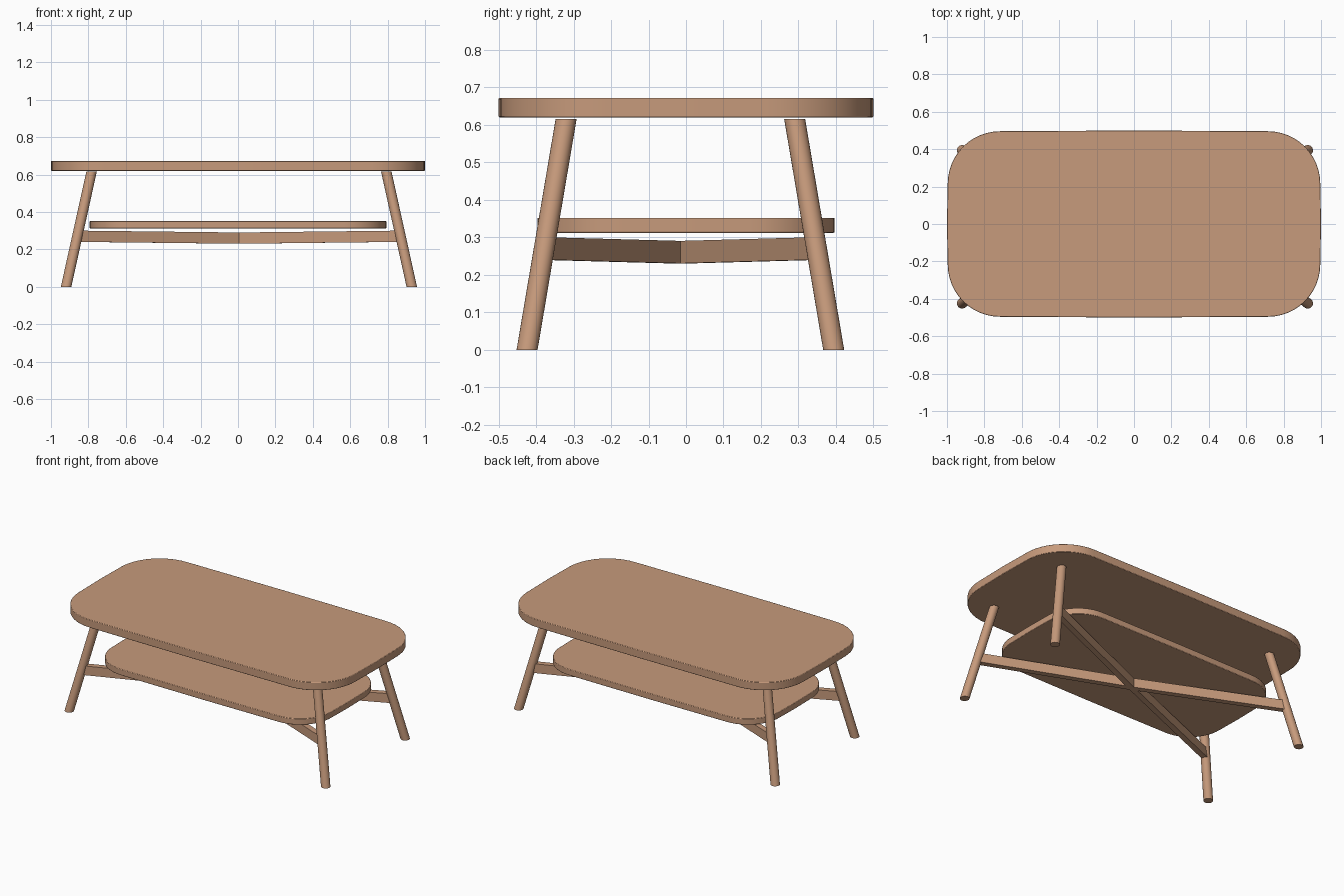
import bpy, bmesh, math
from mathutils import Vector

cube = bpy.data.objects.get("Cube")
if cube:
    bpy.data.objects.remove(cube)

wood = bpy.data.materials.new("light_wood")
wood.use_nodes = True
colour = (0.57, 0.325, 0.2, 1)
wood.diffuse_color = colour
wood.node_tree.nodes["Principled BSDF"].inputs["Base Color"].default_value = colour

CENTRE = Vector((0.005, -0.015, 0))  # the underframe sits slightly off centre


def loft(name, bottom, top):
    """Solid between two matching outlines, with smooth sides and crisp rims."""
    bm = bmesh.new()
    low = [bm.verts.new(p) for p in bottom]
    high = [bm.verts.new(p) for p in top]
    n = len(low)
    bm.faces.new(low[::-1])
    bm.faces.new(high)
    for i in range(n):
        j = (i + 1) % n
        bm.faces.new((low[i], low[j], high[j], high[i]))
    bmesh.ops.recalc_face_normals(bm, faces=bm.faces)
    mesh = bpy.data.meshes.new(name)
    bm.to_mesh(mesh)
    bm.free()
    mesh.materials.append(wood)
    obj = bpy.data.objects.new(name, mesh)
    bpy.context.collection.objects.link(obj)
    bpy.ops.object.select_all(action="DESELECT")
    obj.select_set(True)
    bpy.context.view_layer.objects.active = obj
    bpy.ops.object.shade_smooth_by_angle(angle=math.radians(35))
    return obj


def slab(name, scale, z0, z1):
    """Rounded rectangle whose straight edges bow out very slightly."""
    radius, steps = 0.28, 12
    outline = []
    for k, (sx, sy) in enumerate([(1, 1), (-1, 1), (-1, -1), (1, -1)]):
        for i in range(steps + 1):
            a = math.pi / 2 * (k + i / steps)
            outline.append((sx * 0.716 + radius * math.cos(a),
                            sy * 0.216 + radius * math.sin(a)))
        outline.append([(0, 0.5), (-1, 0), (0, -0.5), (1, 0)][k])
    rings = [[(x * scale, y * scale, z) for x, y in outline] for z in (z0, z1)]
    obj = loft(name, *rings)
    bevel = obj.modifiers.new("soft_rim", "BEVEL")
    bevel.width = 0.003
    bevel.segments = 2
    bevel.limit_method = "ANGLE"
    bevel.angle_limit = math.radians(60)


def circle(centre, radius, sides=24):
    return [centre + Vector((radius * math.cos(a), radius * math.sin(a), 0))
            for a in (math.tau * i / sides for i in range(sides))]


def bar_section(centre, side, height):
    up = Vector((0, 0, height / 2))
    return [centre - side - up, centre + side - up,
            centre + side + up, centre - side + up]


# Table top and lower shelf
slab("table_top", 1.0, 0.62, 0.672)
slab("lower_shelf", 0.793, 0.312, 0.352)

# Splayed legs, each with a brace running down to the centre
for y_name, sy in (("front", -1), ("back", 1)):
    for x_name, sx in (("right", -1), ("left", 1)):
        foot = CENTRE + Vector((sx * 0.924, sy * 0.409, 0))
        head = CENTRE + Vector((sx * 0.788, sy * 0.305, 0.615))
        loft(f"{y_name}_{x_name}_leg", circle(foot, 0.028), circle(head, 0.028))

        outer = foot.lerp(head, 0.27 / 0.615)
        inner = CENTRE + Vector((0, 0, 0.26))
        along = outer - inner
        side = Vector((-along.y, along.x, 0)).normalized() * 0.018
        loft(f"{y_name}_{x_name}_brace",
             bar_section(inner, side, 0.06), bar_section(outer, side, 0.06))
